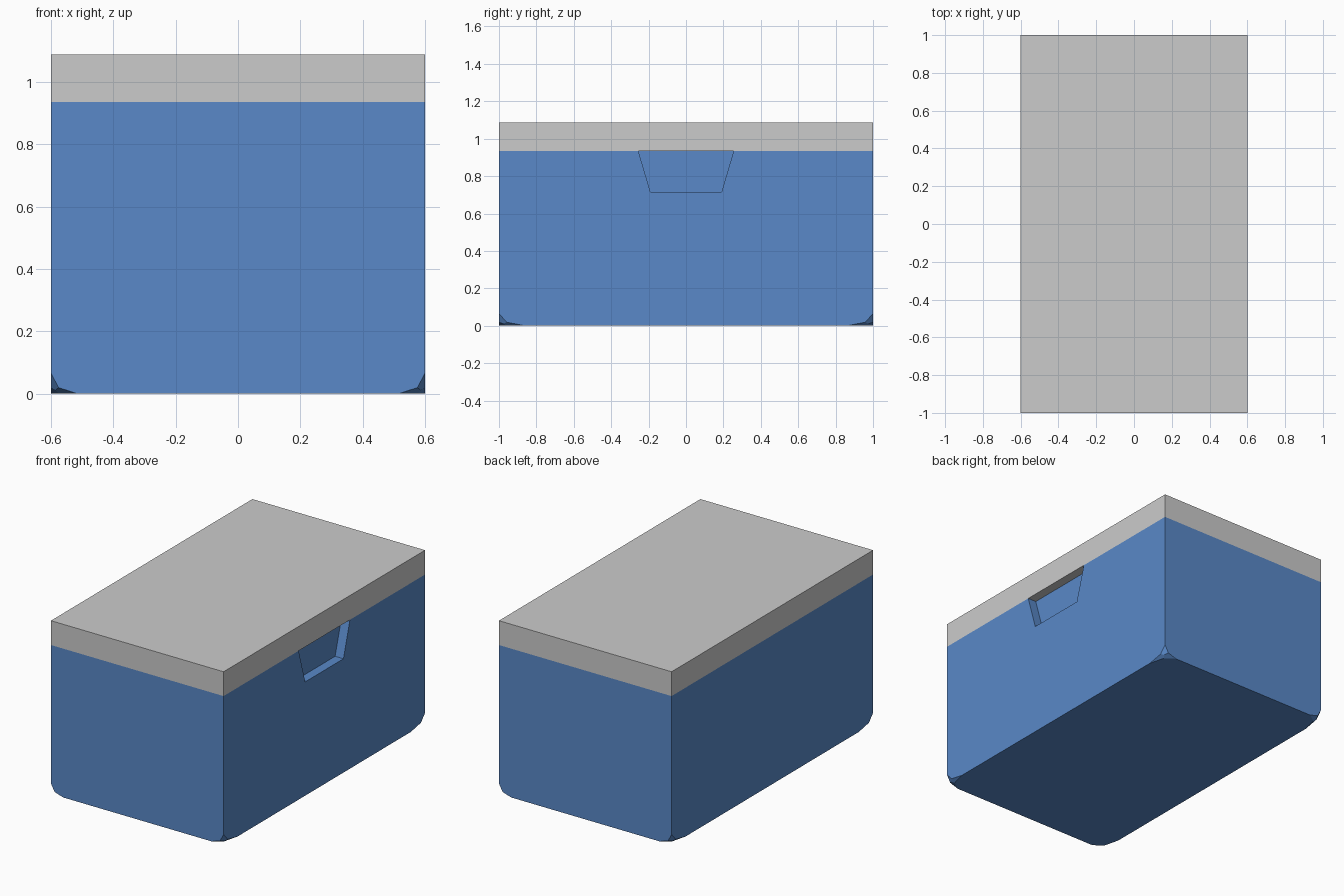
import bpy, bmesh
from mathutils import Matrix

if "Cube" in bpy.data.objects:
    bpy.data.objects.remove(bpy.data.objects["Cube"])

WIDTH, LENGTH, BODY_TOP, LID_TOP = 1.2, 2.0, 0.935, 1.088


def make_object(name, bm, material=None):
    bmesh.ops.recalc_face_normals(bm, faces=bm.faces)
    mesh = bpy.data.meshes.new(name)
    bm.to_mesh(mesh)
    bm.free()
    obj = bpy.data.objects.new(name, mesh)
    bpy.context.collection.objects.link(obj)
    if material:
        mesh.materials.append(material)
    return obj


def fit_box(bm, z0, z1):
    # Stretch a unit cube to the crate footprint between two heights
    scale = Matrix.Diagonal((WIDTH, LENGTH, z1 - z0, 1))
    bm.transform(Matrix.Translation((0, 0, (z0 + z1) / 2)) @ scale)


blue = bpy.data.materials.new("blue_plastic")
blue.diffuse_color = (0.10, 0.25, 0.58, 1)
blue.use_nodes = True
blue.node_tree.nodes["Principled BSDF"].inputs["Base Color"].default_value = blue.diffuse_color

# Body: cube with its four bottom corners rounded in two segments
bm = bmesh.new()
bmesh.ops.create_cube(bm, size=1)
bottom = [v for v in bm.verts if v.co.z < 0]
bmesh.ops.bevel(bm, geom=bottom, offset=7, offset_type='PERCENT',
                segments=2, profile=0.5, affect='VERTICES')
fit_box(bm, 0, BODY_TOP)
body = make_object("body", bm, blue)

# Lid: plain slab flush with the body
bm = bmesh.new()
bmesh.ops.create_cube(bm, size=1)
fit_box(bm, BODY_TOP, LID_TOP)
make_object("lid", bm)

# Handle recess: tapered pocket under the lid, on the right side only
bm = bmesh.new()
depth_x = WIDTH / 2 - 0.058
profile = [(-0.19, 0.715), (0.19, 0.715), (0.274, 1.0), (-0.274, 1.0)]
face = bm.faces.new([bm.verts.new((depth_x, y, z)) for y, z in profile])
ext = bmesh.ops.extrude_face_region(bm, geom=[face])
bmesh.ops.translate(bm, vec=(0.2, 0, 0),
                    verts=[g for g in ext["geom"] if isinstance(g, bmesh.types.BMVert)])
# Extruding can leave or drop the start face, so cap any open border
bmesh.ops.holes_fill(bm, edges=[e for e in bm.edges if e.is_boundary])
cutter = make_object("handle_recess_cutter", bm, blue)
cutter.hide_render = True
cutter.hide_set(True)

cut = body.modifiers.new("handle_recess", 'BOOLEAN')
cut.operation = 'DIFFERENCE'
cut.solver = 'EXACT'
cut.object = cutter
